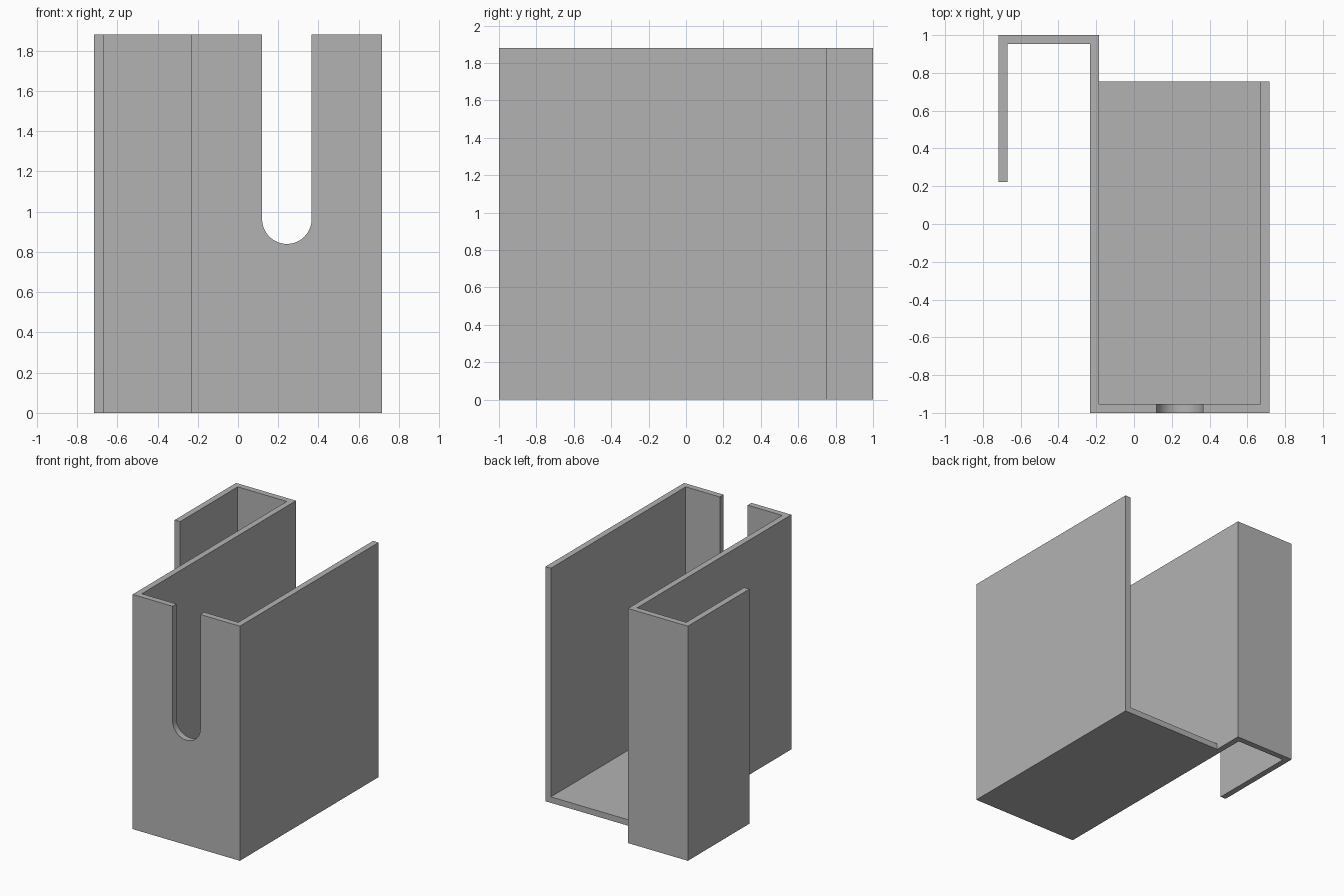
import bpy, bmesh, math
from mathutils import Vector

if "Cube" in bpy.data.objects:
    bpy.data.objects.remove(bpy.data.objects["Cube"], do_unlink=True)

HEIGHT, WALL = 1.88, 0.048
LEFT, RIGHT = -0.234, 0.717        # outer sides of the tray
HOOK, BACK = -0.717, 0.755         # outer side of the hook, open end of the tray
SLOT_X, SLOT_Z, SLOT_R = 0.243, 0.963, 0.123

grey = bpy.data.materials.new("plain_grey")
grey.use_nodes = True
colour = (0.45, 0.45, 0.45, 1)
grey.diffuse_color = colour
grey.node_tree.nodes["Principled BSDF"].inputs["Base Color"].default_value = colour


def prism(name, points, direction):
    """Extrude a closed 3D outline along a direction."""
    mesh = bpy.data.meshes.new(name)
    bm = bmesh.new()
    face = bm.faces.new([bm.verts.new(p) for p in points])
    grown = bmesh.ops.extrude_face_region(bm, geom=[face], use_keep_orig=True)
    verts = [v for v in grown["geom"] if isinstance(v, bmesh.types.BMVert)]
    bmesh.ops.translate(bm, verts=verts, vec=Vector(direction))
    bmesh.ops.recalc_face_normals(bm, faces=bm.faces)
    bm.to_mesh(mesh)
    bm.free()
    mesh.materials.append(grey)
    obj = bpy.data.objects.new(name, mesh)
    bpy.context.collection.objects.link(obj)
    return obj


def cut(target, cutter):
    mod = target.modifiers.new(cutter.name, 'BOOLEAN')
    mod.operation, mod.solver, mod.object = 'DIFFERENCE', 'EXACT', cutter
    cutter.hide_render = True
    cutter.hide_set(True)
    cutter.display_type = 'WIRE'


# Solid plan of the tray with its side hook
inner = LEFT + WALL
plan = [(LEFT, -1), (RIGHT, -1), (RIGHT, BACK), (inner, BACK), (inner, 1), (HOOK, 1),
        (HOOK, 0.222), (HOOK + WALL, 0.222), (HOOK + WALL, 1 - WALL), (LEFT, 1 - WALL)]
holder = prism("hooked_holder", [(x, y, 0) for x, y in plan], (0, 0, HEIGHT))

# Cavity, open at the top and back
front = -1 + WALL
cavity = [(inner, front), (RIGHT - WALL, front), (RIGHT - WALL, 0.9), (inner, 0.9)]
cut(holder, prism("cavity_cutter", [(x, y, WALL) for x, y in cavity], (0, 0, 2)))

# Round-bottomed slot in the front wall
steps = 32
arc = [(SLOT_X - SLOT_R * math.cos(math.pi * i / steps),
        SLOT_Z - SLOT_R * math.sin(math.pi * i / steps)) for i in range(steps + 1)]
slot = [(SLOT_X - SLOT_R, 2)] + arc + [(SLOT_X + SLOT_R, 2)]
cut(holder, prism("slot_cutter", [(x, -1.1, z) for x, z in slot], (0, 0.3, 0)))

# Smooth only the slot curve
bpy.context.view_layer.objects.active = holder
holder.select_set(True)
for mod in list(holder.modifiers):
    bpy.ops.object.modifier_apply(modifier=mod.name)
for name in ("cavity_cutter", "slot_cutter"):
    bpy.data.objects.remove(bpy.data.objects[name], do_unlink=True)
bpy.ops.object.shade_smooth_by_angle(angle=math.radians(30))
